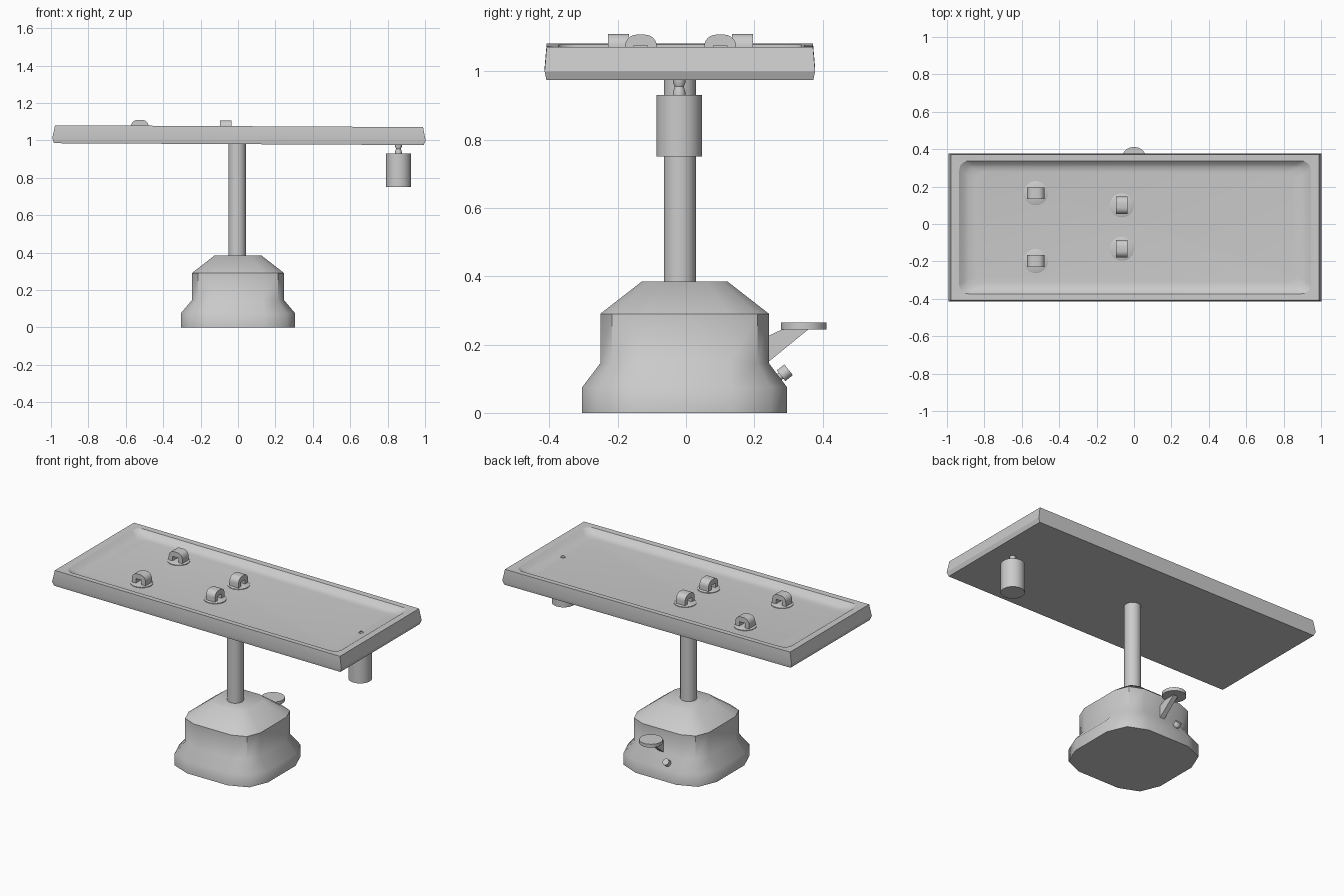
import bpy, bmesh, math
from mathutils import Matrix, Vector

old = bpy.data.objects.get("Cube")
if old:
    bpy.data.objects.remove(old, do_unlink=True)

GREY = (0.6, 0.6, 0.6, 1)
steel = bpy.data.materials.new("steel_grey")
steel.use_nodes = True
steel.diffuse_color = GREY
steel.node_tree.nodes["Principled BSDF"].inputs["Base Color"].default_value = GREY


def finish(bm, name, angle=40, matrix=None):
    """Clean the mesh, make the object, shade it smooth by angle."""
    bmesh.ops.remove_doubles(bm, verts=bm.verts, dist=1e-5)
    bmesh.ops.recalc_face_normals(bm, faces=bm.faces)
    if matrix:
        bm.transform(matrix)
    mesh = bpy.data.meshes.new(name)
    bm.to_mesh(mesh)
    bm.free()
    mesh.materials.append(steel)
    obj = bpy.data.objects.new(name, mesh)
    bpy.context.collection.objects.link(obj)
    bpy.ops.object.select_all(action="DESELECT")
    obj.select_set(True)
    bpy.context.view_layer.objects.active = obj
    bpy.ops.object.shade_smooth_by_angle(angle=math.radians(angle))
    return obj


def rounded_rect(hx, hy, r, z, steps):
    pts = []
    for i, (sx, sy) in enumerate([(1, 1), (-1, 1), (-1, -1), (1, -1)]):
        for k in range(steps + 1):
            a = math.pi / 2 * (i + k / steps)
            pts.append((sx * (hx - r) + r * math.cos(a),
                        sy * (hy - r) + r * math.sin(a), z))
    return pts


def loft(name, rings, angle=40, matrix=None):
    """Skin a stack of matching rings and cap both ends."""
    bm = bmesh.new()
    loops = [[bm.verts.new(p) for p in ring] for ring in rings]
    n = len(loops[0])
    for a, b in zip(loops, loops[1:]):
        for i in range(n):
            j = (i + 1) % n
            bm.faces.new((a[i], a[j], b[j], b[i]))
    bm.faces.new(loops[0][::-1])
    bm.faces.new(loops[-1])
    return finish(bm, name, angle, matrix)


def turned(name, profile, matrix, sides=32):
    """Round part from (radius, height) pairs."""
    rings = [[(r * math.cos(t * math.tau / sides), r * math.sin(t * math.tau / sides), z)
              for t in range(sides)] for r, z in profile]
    return loft(name, rings, 40, matrix)


def at(x, y, z=0):
    return Matrix.Translation((x, y, z))


def extruded(name, outline, depth, matrix):
    """Flat outline in x-z, thickened evenly along y."""
    bm = bmesh.new()
    face = bm.faces.new([bm.verts.new((x, -depth / 2, z)) for x, z in outline])
    out = bmesh.ops.extrude_face_region(bm, geom=[face])
    bmesh.ops.translate(bm, vec=(0, depth, 0),
                        verts=[v for v in out["geom"] if isinstance(v, bmesh.types.BMVert)])
    return finish(bm, name, 35, matrix)


# Pedestal: square with faceted round corners, flared foot and sloped shoulder
pedestal = [(0.306, 0.3, 0.165, 0), (0.306, 0.3, 0.165, 0.075),
            (0.247, 0.247, 0.117, 0.145), (0.247, 0.247, 0.117, 0.29),
            (0.125, 0.125, 0.06, 0.385)]
loft("pedestal_base", [rounded_rect(*p, 2) for p in pedestal], 45, at(0, -0.004))

# Column
turned("column", [(0.047, 0.38), (0.047, 0.985)], at(-0.005, -0.018))

# Tray: bulged outer wall, flat rim and a shallow rounded basin, tilted to the drain
tray = [(0.988, 0.391, 0, 0.98), (0.998, 0.396, 0, 1.005), (0.984, 0.39, 0, 1.076),
        (0.94, 0.355, 0.05, 1.074), (0.915, 0.338, 0.05, 1.055),
        (0.89, 0.322, 0.05, 1.044), (0.85, 0.295, 0.05, 1.04)]
tilt = Matrix.Rotation(0.005, 4, "Y")
loft("tray", [rounded_rect(*p, 6) for p in tray], 28, at(0, -0.018) @ tilt)

# Strap loops: arched brackets on round plates
arch = [(0.02, 0), (0.047, 0)]
arch += [(0.012 + 0.035 * math.cos(a), 0.032 + 0.035 * math.sin(a))
         for a in [math.pi / 2 * k / 6 for k in range(7)]]
arch += [(0.02, 0.035)]
arch = arch[:-1] + [(-x, z) for x, z in reversed(arch[:-1])] + [(-0.02, 0.035), (0.02, 0.035)]
for x, turn, spots in [(-0.525, 0, (0.165, -0.198)), (-0.065, math.pi / 2, (0.1, -0.132))]:
    for y in spots:
        spot = at(x, y, 1.04 - 0.005 * x)
        turned("loop_plate", [(0.064, -0.004), (0.064, 0.004), (0.058, 0.007)], spot)
        extruded("strap_loop", arch, 0.062, spot @ Matrix.Rotation(turn, 4, "Z"))

# Drain ring and the collecting can below
bm = bmesh.new()
rings = [[bm.verts.new((r * math.cos(k * math.tau / 20), r * math.sin(k * math.tau / 20), z))
          for k in range(20)]
         for r, z in [(0.015, 0), (0.015, 0.004), (0.01, 0.004), (0.01, 0)]]
for a, b in zip(rings, rings[1:]):
    for i in range(20):
        j = (i + 1) % 20
        bm.faces.new((a[i], a[j], b[j], b[i]))
finish(bm, "drain_ring", 40, at(0.86, -0.015, 1.035))
turned("drain_can", [(0.067, 0.75), (0.067, 0.93)], at(0.858, -0.02))
turned("drain_neck", [(0.018, 0.928), (0.018, 0.94), (0.013, 0.955), (0.018, 0.966), (0.018, 0.985)],
       at(0.858, -0.02))

# Foot pedal on a tapered arm
turned("pedal_pad", [(0.067, 0.244), (0.067, 0.265)], at(0, 0.345))
quarter = Matrix.Rotation(math.pi / 2, 4, "Z")
extruded("pedal_arm", [(0.23, 0.14), (0.36, 0.246), (0.285, 0.246), (0.23, 0.22)], 0.03, quarter)

# Release knob, pointing up and back
aim = Vector((0, 0.75, 0.6)).to_track_quat("Z", "Y").to_matrix().to_4x4()
turned("release_knob", [(0.011, -0.02), (0.011, 0.03), (0.02, 0.03), (0.02, 0.058)],
       at(-0.07, 0.255, 0.09) @ aim, 16)
